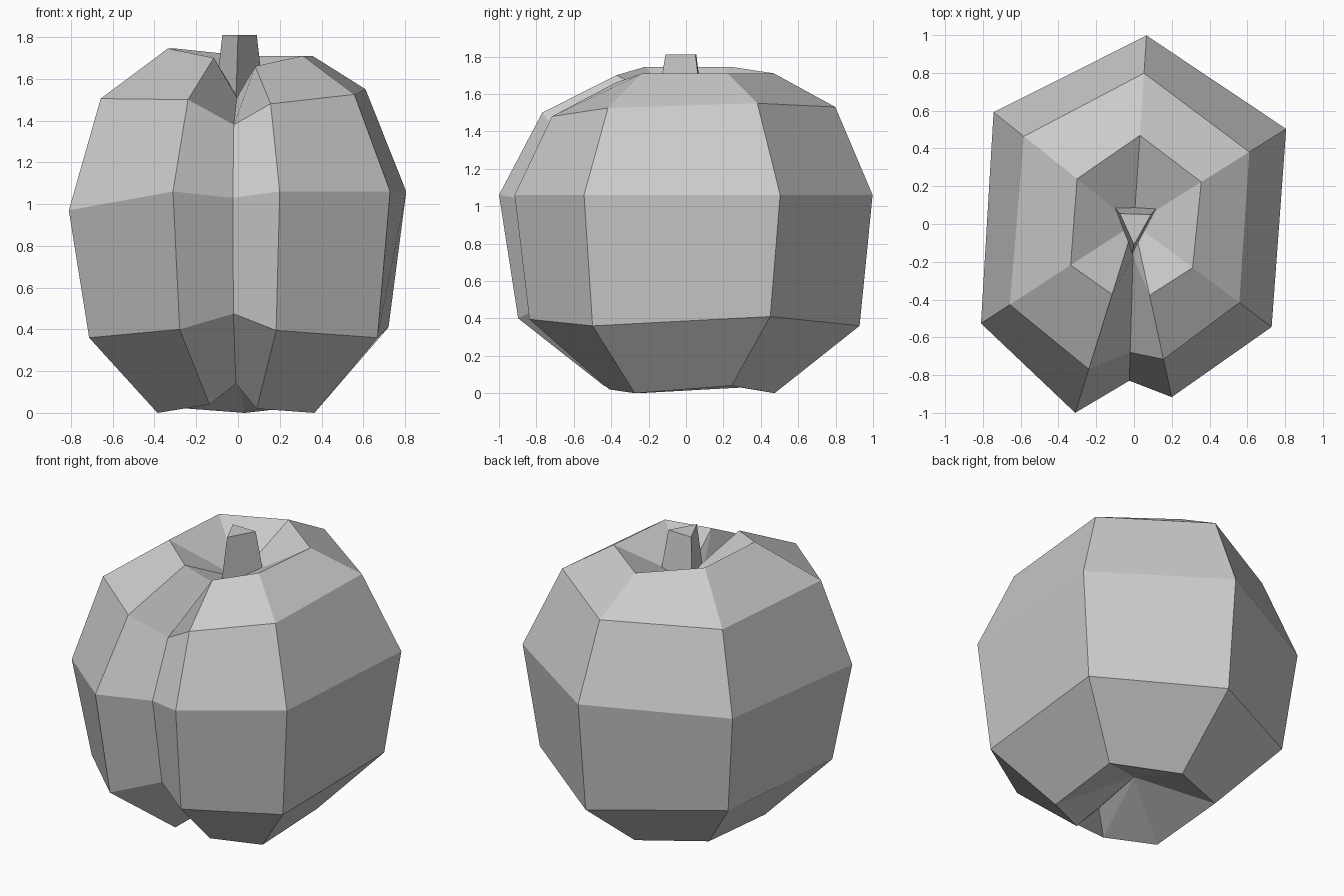
import bpy
import bmesh
from math import cos, sin, radians

default = bpy.data.objects.get("Cube")
if default:
    bpy.data.objects.remove(default, do_unlink=True)

# One plain grey for the whole fruit
grey = bpy.data.materials.new("plain grey")
grey.use_nodes = True
colour = (0.6, 0.6, 0.6, 1)
grey.diffuse_color = colour
grey.node_tree.nodes["Principled BSDF"].inputs["Base Color"].default_value = colour


def make_object(name, bm):
    """Turn a bmesh into a flat shaded object with the shared material."""
    bmesh.ops.recalc_face_normals(bm, faces=bm.faces[:])
    mesh = bpy.data.meshes.new(name)
    bm.to_mesh(mesh)
    bm.free()
    mesh.materials.append(grey)
    obj = bpy.data.objects.new(name, mesh)
    bpy.context.scene.collection.objects.link(obj)
    return obj


def bridge(bm, lower, upper):
    """Join two closed rings of vertices with a band of quads."""
    count = len(lower)
    for i in range(count):
        j = (i + 1) % count
        bm.faces.new((lower[i], lower[j], upper[j], upper[i]))


def fan(bm, ring, point):
    """Close a ring onto a single sunken point."""
    centre = bm.verts.new(point)
    for i in range(len(ring)):
        bm.faces.new((ring[i], ring[(i + 1) % len(ring)], centre))


# Fruit body: each rib has a compass angle, then (radius, height) going up
ribs = [
    (32.0, [(.46, .04), (.85, .41), (.95, 1.06), (.72, 1.55), (.42, 1.71)]),
    (86.2, [(.475, 0), (.93, .36), (1.0, 1.06), (.80, 1.53), (.47, 1.71)]),
    (141.5, [(.47, .03), (.86, .4), (.95, 1.03), (.745, 1.51), (.385, 1.745)]),
    (213.0, [(.46, 0), (.85, .36), (.966, .97), (.784, 1.505), (.40, 1.745)]),
    (252.7, [(.46, .04), (.94, .4), (1.047, 1.06), (.805, 1.5), (.39, 1.7)]),
    # The crease runs down the front, between two fuller ribs
    (268.3, [(.33, .14), (.74, .475), (.83, 1.03), (.68, 1.38), (.17, 1.51)]),
    (282.3, [(.42, .02), (.857, .395), (.938, 1.06), (.733, 1.48), (.386, 1.66)]),
    (323.2, [(.457, 0), (.834, .36), (.91, 1.06), (.696, 1.525), (.387, 1.71)]),
]
bm = bmesh.new()
columns = []
for angle, profile in ribs:
    a = radians(angle)
    columns.append([bm.verts.new((r * cos(a), r * sin(a), z)) for r, z in profile])
rings = list(zip(*columns))
for lower, upper in zip(rings, rings[1:]):
    bridge(bm, lower, upper)
fan(bm, rings[0], (0, 0, 0.2))      # hollow underneath
fan(bm, rings[-1], (0, 0, 1.51))    # hollow around the stem
make_object("fruit_body", bm)

# Stem: a three sided tapered stub, pointed towards the front
bm = bmesh.new()
base = [bm.verts.new((x, y, 1.5)) for x, y in ((-.01, -.16), (.125, .09), (-.11, .095))]
tip = [bm.verts.new((x, y, 1.81)) for x, y in ((0, -.11), (.09, .05), (-.075, .055))]
bridge(bm, base, tip)
bm.faces.new(tip)
bm.faces.new(base)
make_object("stem", bm)
